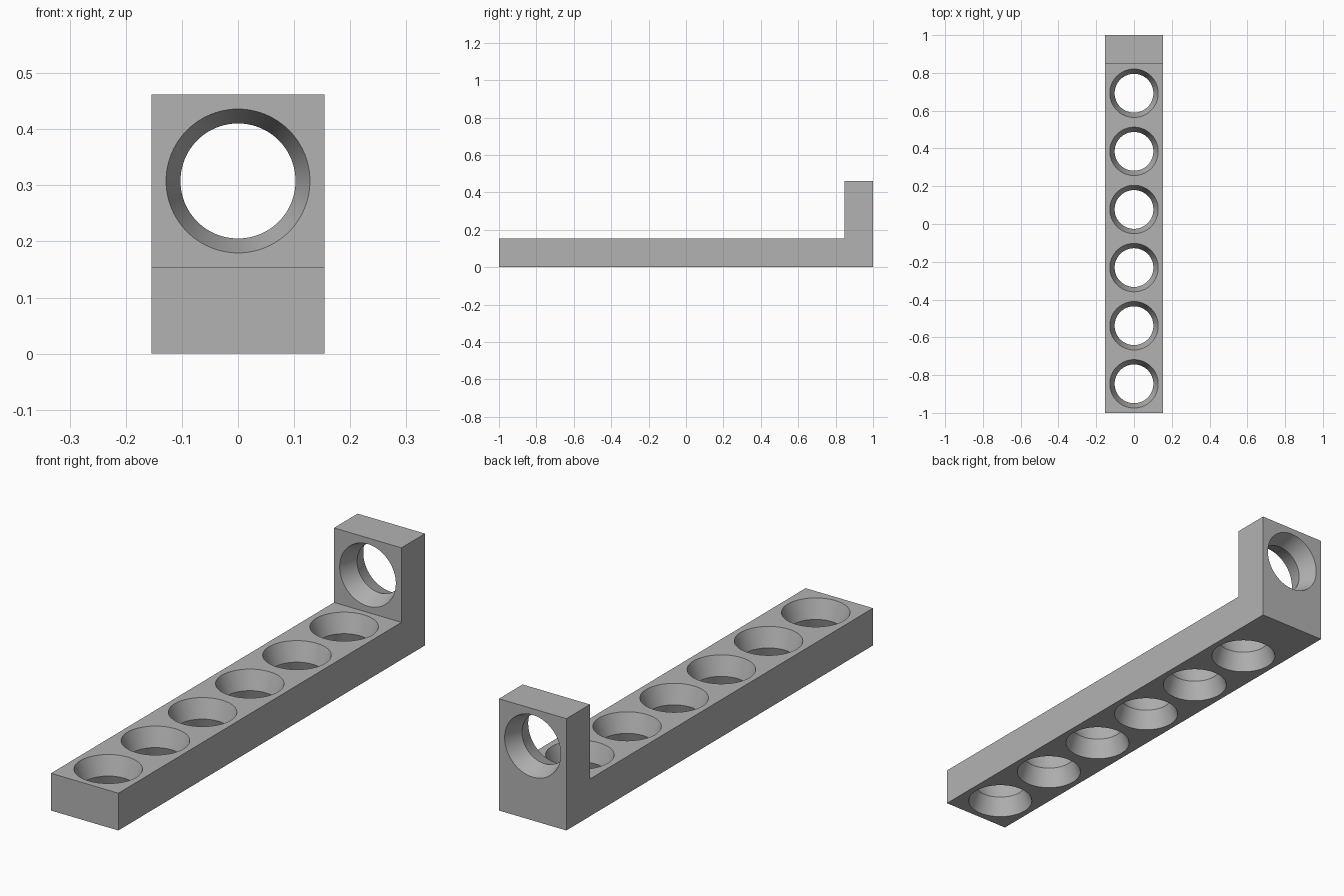
import bpy
import bmesh
from math import radians, pi
from mathutils import Matrix, Vector

U = 2 / 13                  # bar thickness, half the hole spacing
RIM, NECK = U * 5 / 6, U * 2 / 3
EXTRA = 0.01                # cutter overshoot beyond each face
SEGMENTS = 96

cube = bpy.data.objects.get("Cube")
if cube:
    bpy.data.objects.remove(cube, do_unlink=True)

grey = bpy.data.materials.new("plain grey")
grey.use_nodes = True
colour = (0.45, 0.45, 0.45, 1)
grey.diffuse_color = colour
grey.node_tree.nodes["Principled BSDF"].inputs["Base Color"].default_value = colour


def make_object(name, bm):
    bmesh.ops.recalc_face_normals(bm, faces=bm.faces)
    mesh = bpy.data.meshes.new(name)
    bm.to_mesh(mesh)
    bm.free()
    mesh.materials.append(grey)
    obj = bpy.data.objects.new(name, mesh)
    bpy.context.collection.objects.link(obj)
    return obj


# L-shaped bar: side profile extruded across its width
bm = bmesh.new()
profile = [(-1, 0), (1, 0), (1, 3 * U), (1 - U, 3 * U), (1 - U, U), (-1, U)]
side = bm.faces.new([bm.verts.new((-U, y, z)) for y, z in profile])
swept = bmesh.ops.extrude_face_region(bm, geom=[side])["geom"]
bmesh.ops.translate(bm, vec=(2 * U, 0, 0),
                    verts=[v for v in swept if isinstance(v, bmesh.types.BMVert)])
bracket = make_object("drilled_bracket", bm)


# Hourglass cutter, narrowest at the middle of the thickness
def add_hourglass(bm, matrix):
    half = U / 2 + EXTRA
    end = NECK + (RIM - NECK) * half / (U / 2)
    points = [(0, -half), (end, -half), (NECK, 0), (end, half), (0, half)]
    verts = [bm.verts.new(matrix @ Vector((r, 0, z))) for r, z in points]
    edges = [bm.edges.new(pair) for pair in zip(verts, verts[1:])]
    result = bmesh.ops.spin(bm, geom=verts + edges, cent=matrix.translation,
                            axis=matrix.to_3x3() @ Vector((0, 0, 1)),
                            angle=2 * pi, steps=SEGMENTS)
    bmesh.ops.remove_doubles(bm, verts=bm.verts, dist=1e-5)


# Six holes down through the bar, one through the upright
bm = bmesh.new()
for i in range(6):
    add_hourglass(bm, Matrix.Translation((0, -1 + U + 2 * U * i, U / 2)))
add_hourglass(bm, Matrix.Translation((0, 1 - U / 2, 2 * U))
              @ Matrix.Rotation(radians(90), 4, "X"))
cutter = make_object("hole_cutter", bm)
cutter.hide_render = True

# Cut the holes, then drop the cutter
cut = bracket.modifiers.new("holes", "BOOLEAN")
cut.operation = "DIFFERENCE"
cut.solver = "EXACT"
cut.object = cutter
bpy.ops.object.select_all(action="DESELECT")
bracket.select_set(True)
bpy.context.view_layer.objects.active = bracket
bpy.ops.object.modifier_apply(modifier=cut.name)
bpy.data.objects.remove(cutter, do_unlink=True)
bpy.ops.object.shade_smooth_by_angle(angle=radians(30))
